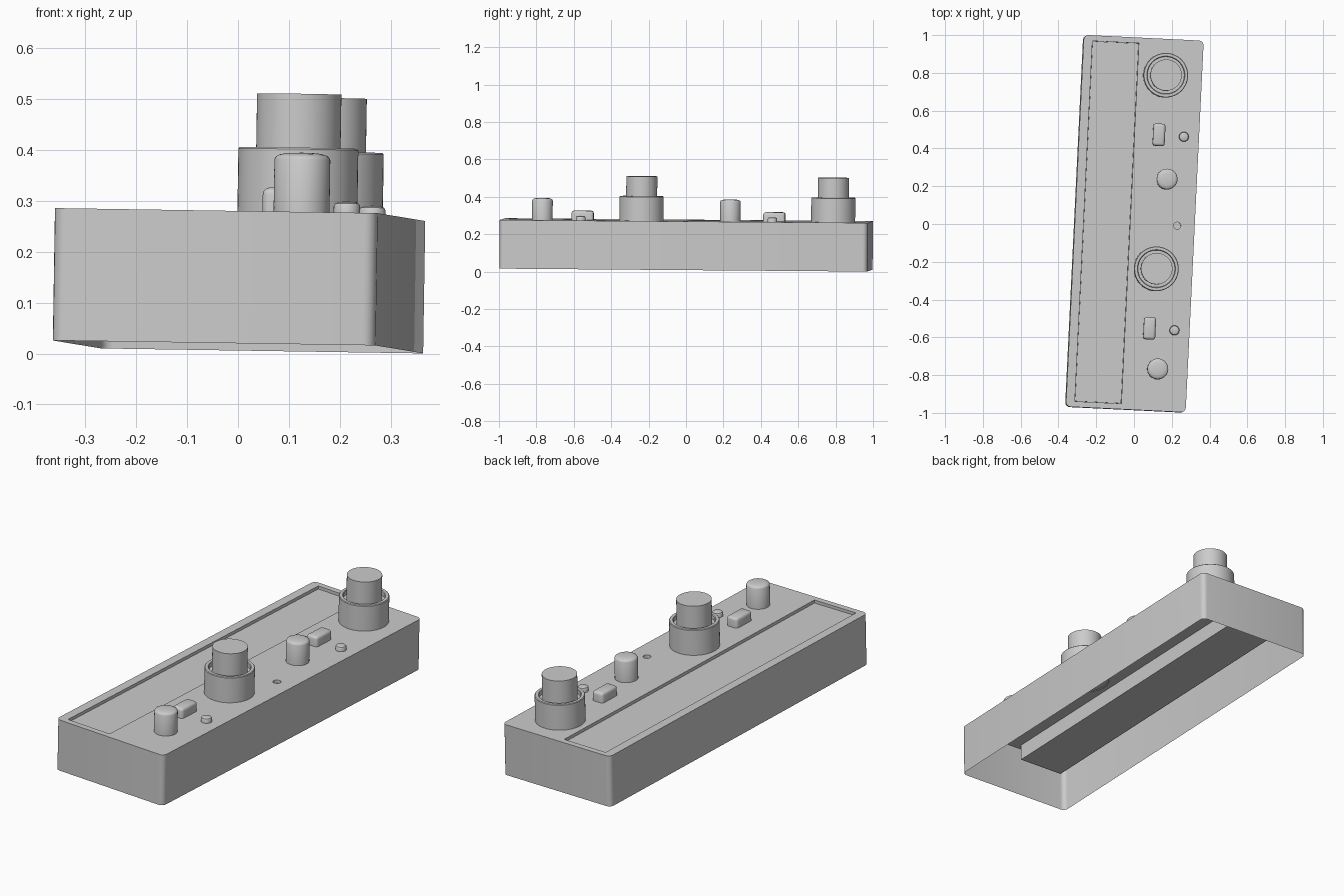
import bpy, bmesh, math
from mathutils import Matrix, Euler, Vector

if "Cube" in bpy.data.objects:
    bpy.data.objects.remove(bpy.data.objects["Cube"])

W, L, H = 0.635, 1.97, 0.26            # case size
P0, P1, PL = -0.271, -0.025, 0.955     # tray opening: u range, half length

# whole model sits slightly turned and tilted
POSE = (Matrix.Translation((0, 0, 0.013)) @ Matrix.Rotation(-0.0488, 4, 'Z')
        @ Euler((-0.008, 0.0155, 0)).to_matrix().to_4x4())

grey = bpy.data.materials.new("light_grey")
grey.diffuse_color = (0.6, 0.6, 0.6, 1)
grey.use_nodes = True
grey.node_tree.nodes["Principled BSDF"].inputs["Base Color"].default_value = grey.diffuse_color


def finish(bm, name, recalc=True):
    if recalc:
        bmesh.ops.recalc_face_normals(bm, faces=bm.faces[:])
    me = bpy.data.meshes.new(name)
    bm.to_mesh(me)
    bm.free()
    me.materials.append(grey)
    me.transform(POSE)
    ob = bpy.data.objects.new(name, me)
    bpy.context.scene.collection.objects.link(ob)
    bpy.context.view_layer.objects.active = ob
    ob.select_set(True)
    bpy.ops.object.shade_smooth_by_angle(angle=math.radians(35))
    ob.select_set(False)
    return ob


def lathe(name, u, v, profile, seg=48):
    """Turned part standing on the deck at (u, v)."""
    bm = bmesh.new()
    vs = [bm.verts.new((u + r, v, H + z)) for r, z in profile]
    es = [bm.edges.new(p) for p in zip(vs, vs[1:])]
    bmesh.ops.spin(bm, geom=vs + es, cent=(u, v, 0), axis=(0, 0, 1),
                   angle=2 * math.pi, steps=seg, use_duplicate=False)
    bmesh.ops.remove_doubles(bm, verts=bm.verts[:], dist=1e-5)
    return finish(bm, name)


def ring(bm, pts, z):
    vs = [bm.verts.new((x, y, z)) for x, y in pts]
    return vs, [bm.edges.new((vs[i - 1], vs[i])) for i in range(len(vs))]


def bridge(bm, a, b):
    for i in range(len(a)):
        bm.faces.new((a[i - 1], a[i], b[i], b[i - 1]))


# case: open-bottomed shell, deck with tray opening and small socket
R = 0.025
outline = []
for k, (sx, sy) in enumerate([(1, 1), (-1, 1), (-1, -1), (1, -1)]):
    for j in range(6):
        a = math.radians(90 * k + 18 * j)
        outline.append((sx * (W / 2 - R) + R * math.cos(a),
                        sy * (L / 2 - R) + R * math.sin(a)))
opening = [(P0, -PL), (P1, -PL), (P1, PL), (P0, PL)]
hole = [(0.225 + 0.019 * math.cos(t * math.pi / 12),
         0.019 * math.sin(t * math.pi / 12)) for t in range(24)]
bm = bmesh.new()
top, e1 = ring(bm, outline, H)
slot, e2 = ring(bm, opening, H)
sock, e3 = ring(bm, hole, H)
bmesh.ops.triangle_fill(bm, use_beauty=True, use_dissolve=False,
                        edges=e1 + e2 + e3, normal=Vector((0, 0, 1)))
bridge(bm, ring(bm, outline, 0)[0], top)
floor = ring(bm, hole, H - 0.015)[0]
bridge(bm, floor, sock)
bm.faces.new(floor)
bridge(bm, ring(bm, opening, H - 0.08)[0], slot)   # tray walls
finish(bm, "case_shell")

# sunken tray panel
bm = bmesh.new()
bmesh.ops.create_cube(bm, size=1, matrix=Matrix.Translation(
    ((P0 + P1) / 2, 0, H - 0.0475))
    @ Matrix.Diagonal((P1 - P0 - 0.002, 2 * PL - 0.002, 0.065, 1)))
finish(bm, "tray_panel")

# two identical control groups along the deck
for n, dv in ((1, 0.0), (2, -1.026)):
    lathe(f"knob_{n}", 0.124, 0.792 + dv,
          [(0.118, -0.005), (0.118, 0.128), (0.115, 0.131), (0.101, 0.131),
           (0.098, 0.128), (0.098, 0.108), (0.083, 0.108), (0.083, 0.237),
           (0, 0.237)], 64)
    lathe(f"post_{n}", 0.158, 0.243 + (dv if n == 1 else -1.006),
          [(0.055, -0.005), (0.055, 0.104), (0.052, 0.110), (0.045, 0.114),
           (0.03, 0.117), (0, 0.118)])
    lathe(f"stud_{n}", 0.237, 0.472 + dv,
          [(0.026, -0.003), (0.026, 0.016), (0.023, 0.021), (0.015, 0.024),
           (0, 0.025)], 32)
    # rocker button with softened top edges
    bm = bmesh.new()
    bmesh.ops.create_cube(bm, size=1, matrix=Matrix.Translation(
        (0.105, 0.476 + dv, H + 0.0225)) @ Matrix.Diagonal((0.064, 0.118, 0.055, 1)))
    edges = [e for e in bm.edges if max(w.co.z for w in e.verts) > H + 0.03]
    bmesh.ops.bevel(bm, geom=edges, offset=0.014, segments=3, profile=0.5,
                    affect='EDGES')
    finish(bm, f"rocker_button_{n}")
